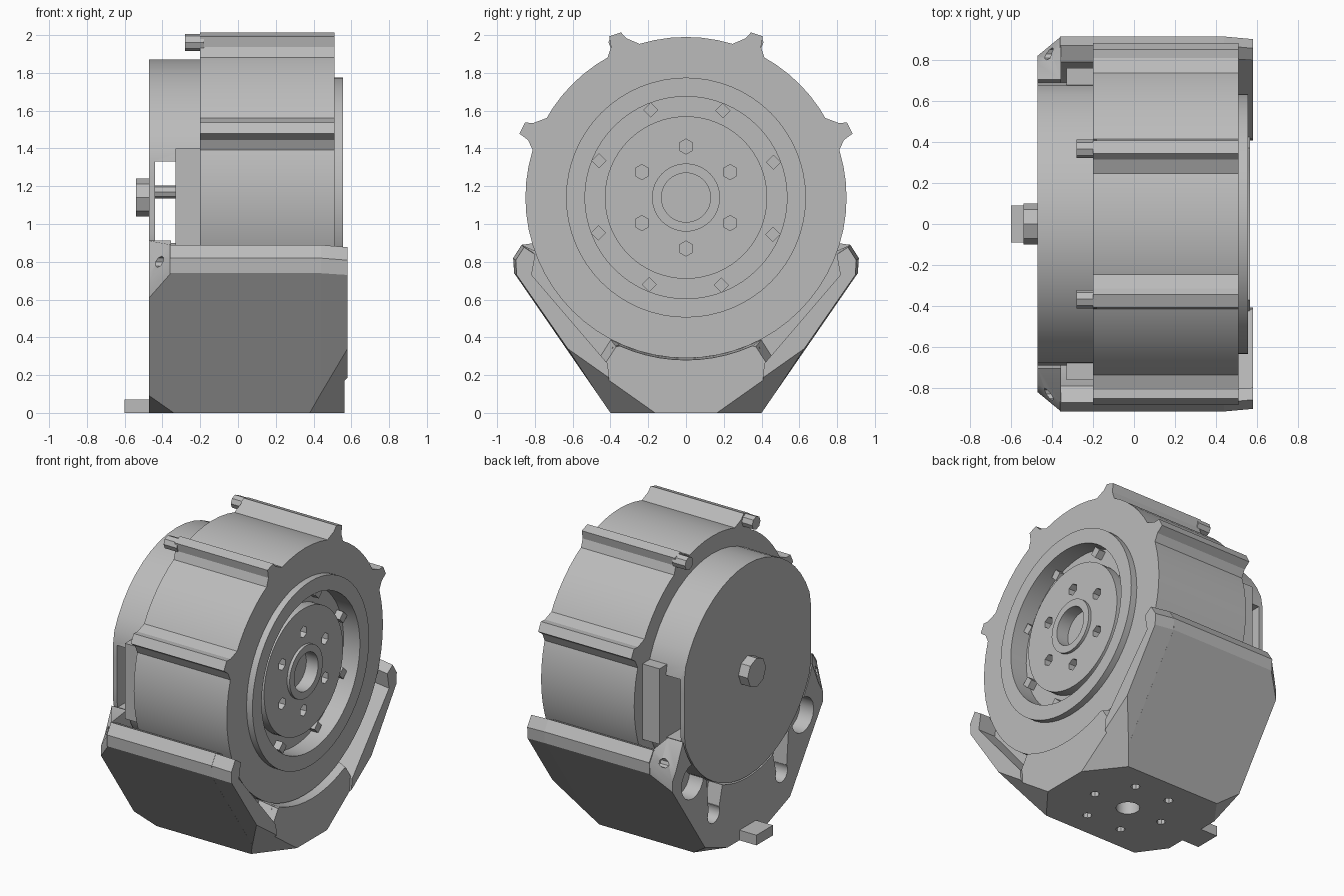
import bpy, bmesh, math
from mathutils import Matrix, Vector

if "Cube" in bpy.data.objects:
    bpy.data.objects.remove(bpy.data.objects["Cube"], do_unlink=True)

AXIS = 1.14  # height of the drum axis

grey = bpy.data.materials.new("plain grey")
grey.use_nodes = True
grey.diffuse_color = (0.5, 0.5, 0.5, 1)
grey.node_tree.nodes["Principled BSDF"].inputs["Base Color"].default_value = (0.5, 0.5, 0.5, 1)


def make(name, bm):
    bmesh.ops.remove_doubles(bm, verts=bm.verts, dist=0.0005)
    bmesh.ops.recalc_face_normals(bm, faces=bm.faces)
    mesh = bpy.data.meshes.new(name)
    bm.to_mesh(mesh)
    bm.free()
    mesh.materials.append(grey)
    obj = bpy.data.objects.new(name, mesh)
    bpy.context.collection.objects.link(obj)
    return obj


def smooth(obj):
    bpy.ops.object.select_all(action="DESELECT")
    obj.select_set(True)
    bpy.context.view_layer.objects.active = obj
    bpy.ops.object.shade_smooth_by_angle(angle=math.radians(30))


def loft(name, x0, prof0, x1, prof1=None):
    """Solid between two (y, z) outlines placed at x0 and x1."""
    bm = bmesh.new()
    a = [bm.verts.new((x0, y, z)) for y, z in prof0]
    b = [bm.verts.new((x1, y, z)) for y, z in prof1 or prof0]
    bm.faces.new(a)
    bm.faces.new(b)
    for i in range(len(a)):
        j = (i + 1) % len(a)
        bm.faces.new((a[i], a[j], b[j], b[i]))
    return make(name, bm)


def lathe(name, prof, steps=64):
    """Spin an (x, r) profile about the drum axis."""
    bm = bmesh.new()
    verts = [bm.verts.new((x, 0, AXIS + r)) for x, r in prof]
    edges = [bm.edges.new(p) for p in zip(verts, verts[1:])]
    bmesh.ops.spin(bm, geom=verts + edges, cent=(0, 0, AXIS), axis=(1, 0, 0),
                   angle=math.tau, steps=steps)
    return make(name, bm)


def rod(name, start, end, radius, sides=16):
    start, end = Vector(start), Vector(end)
    d = end - start
    bm = bmesh.new()
    bmesh.ops.create_cone(bm, cap_ends=True, segments=sides, radius1=radius,
                          radius2=radius, depth=d.length)
    turn = d.to_track_quat("Z", "Y").to_matrix().to_4x4()
    bm.transform(Matrix.Translation((start + end) / 2) @ turn)
    return make(name, bm)


def box(name, lo, hi):
    return loft(name, lo[0], [(lo[1], lo[2]), (hi[1], lo[2]), (hi[1], hi[2]), (lo[1], hi[2])], hi[0])


def cut(obj, cutters):
    for c in cutters:
        mod = obj.modifiers.new("cut", "BOOLEAN")
        mod.operation, mod.object, mod.solver = "DIFFERENCE", c, "EXACT"
        bpy.context.view_layer.objects.active = obj
        bpy.ops.object.modifier_apply(modifier=mod.name)
        bpy.data.objects.remove(c, do_unlink=True)


def slice_corners(obj, *planes):
    """Cut off the lower corners, on both sides, along planes of three points."""
    bm = bmesh.new()
    bm.from_mesh(obj.data)
    for pts in planes:
        for s in (-1, 1):
            a, b, c = (Vector((x, s * y, z)) for x, y, z in pts)
            n = (b - a).cross(c - a)
            if n.z > 0:
                n.negate()
            res = bmesh.ops.bisect_plane(bm, geom=bm.verts[:] + bm.edges[:] + bm.faces[:],
                                         plane_co=a, plane_no=n, clear_outer=True)
            rim = [e for e in res["geom_cut"] if isinstance(e, bmesh.types.BMEdge)]
            bmesh.ops.holes_fill(bm, edges=rim)
    bmesh.ops.recalc_face_normals(bm, faces=bm.faces)
    bm.to_mesh(obj.data)
    bm.free()


def polar(r, deg):
    t = math.radians(deg)
    return r * math.cos(t), AXIS + r * math.sin(t)


def arc(r, a0, a1, n):
    return [polar(r, a0 + (a1 - a0) * i / n) for i in range(n + 1)]


def mirrored(half):
    return half + [(-y, z) for y, z in reversed(half)]


FRONT_CORNER = (0.56, 0.17, 0), (0.38, 0.4, 0), (0.58, 0.64, 0.35)
REAR_CORNER = (-0.47, 0.22, 0), (-0.34, 0.4, 0), (-0.47, 0.46, 0.09)

# Main drum with raised ring, recess, carrier disc and hub
body = lathe("main_drum", [
    (-0.2, 0), (-0.2, 0.85), (0.51, 0.85), (0.51, 0.635), (0.555, 0.635),
    (0.555, 0.535), (0.43, 0.535), (0.43, 0.43), (0.5, 0.43), (0.5, 0.18),
    (0.52, 0.18), (0.52, 0.13), (0.43, 0.13), (0.43, 0)])
holes = []
for i in range(6):
    y, z = polar(0.27, 90 + i * 60)
    holes.append(rod("hole", (0.43, y, z), (0.6, y, z), 0.04, 6))
cut(body, holes)
smooth(body)

# Small teeth around the recess
for i in range(8):
    y, z = polar(0.5, 22 + i * 45)
    rod("recess_tooth", (0.41, y, z), (0.48, y, z), 0.04, 4)

# Bolt ridges along the drum, with one gentle flank facing the crown
RIDGE = (8, 0.84), (3.5, 0.9), (2.5, 0.94), (-1.5, 0.945), (-2.5, 0.89), (-6, 0.84)
for angle in (22.5, 66):
    half = [polar(r, angle + d) for d, r in RIDGE]
    cy, cz = polar(0.9, angle)
    for s in (-1, 1):
        loft("bolt_ridge", -0.2, [(s * y, z) for y, z in half], 0.51)
        if angle > 45:
            rod("ridge_bolt", (-0.28, s * cy, cz), (-0.18, s * cy, cz), 0.045, 8)

# Rear housing with flat sides and an open slot through it
R, FLAT = 0.73, 0.69
outline = [(max(-FLAT, min(FLAT, y)), z) for y, z in arc(R, 0, 352.5, 47)]
rear = loft("rear_housing", -0.47, outline, -0.19)
cut(rear, [box("slot", (-0.44, -1, 0.9), (-0.33, 1, 1.33))])
smooth(rear)
rod("inner_shaft", (-0.45, 0, 1.17), (-0.32, 0, 1.17), 0.035, 8)
rod("hex_bolt", (-0.54, 0, AXIS), (-0.46, 0, AXIS), 0.1, 8)
for s in (-1, 1):
    box("side_block", (-0.33, min(s * 0.66, s * 0.76), 0.88), (-0.19, max(s * 0.66, s * 0.76), 1.4))

# Cradle base under the drum
outer = [(0.4, 0), (0.91, 0.74), (0.915, 0.82), (0.87, 0.89)]
base = loft("cradle_base", -0.36, mirrored(outer + arc(0.84, -20, -90, 14)), 0.44)
slice_corners(base, FRONT_CORNER, REAR_CORNER)
cuts = [rod("hole", (0.05, 0, -0.1), (0.05, 0, 0.15), 0.075, 16)]
for i in range(6):
    a = i * math.tau / 6
    x, y = 0.05 + 0.27 * math.cos(a), 0.27 * math.sin(a)
    cuts.append(rod("hole", (x, y, -0.1), (x, y, 0.12), 0.03, 8))
cut(base, cuts)
smooth(base)

# Rear flange with chamfered arm tips, scalloped arms and open notches
inner = arc(0.74, -18, -90, 14)
small = [(0.4, 0), (0.82, 0.61), (0.82, 0.68), (0.78, 0.74)]
flange = loft("rear_flange", -0.47, mirrored(small + inner), -0.355, mirrored(outer + inner))
slice_corners(flange, REAR_CORNER)
cuts = []
for s in (-1, 1):
    for y, z, r in ((0.37, 0.29, 0.065), (0.6, 0.6, 0.12)):
        cuts.append(rod("notch", (-0.6, s * y, z), (-0.365, s * y, z), r, 16))
    slot = [(0.31, 0.32), (0.42, 0.26), (0.45, 0.62), (0.25, 0.55)]
    cuts.append(loft("slot", -0.6, [(s * y, z) for y, z in slot], -0.365))
    cuts.append(rod("bolt_hole", (-0.6, s * 0.83, 0.8), (-0.37, s * 0.83, 0.8), 0.03, 8))
cut(flange, cuts)
smooth(flange)
box("rear_foot", (-0.6, -0.09, 0), (-0.46, 0.09, 0.07))

# Front lip: thin rails along the slanted edges and a tapering toe
rail = [(0.4, 0.0), (0.91, 0.74), (0.915, 0.82), (0.87, 0.89), (0.81, 0.85), (0.83, 0.74), (0.42, 0.26)]
tip = [(y * 0.985, z * 0.98 + 0.005) for y, z in rail]
for s in (-1, 1):
    lip = loft("front_rail", 0.43, [(s * y, z) for y, z in rail], 0.58, [(s * y, z) for y, z in tip])
    slice_corners(lip, FRONT_CORNER)
    rod("toe_bolt", (0.43, s * 0.36, 0.32), (0.53, s * 0.36, 0.32), 0.04, 8)
toe = loft("front_toe", 0.43, mirrored([(0.4, 0), (0.52, 0.2), (0.4, 0.39)] + arc(0.85, -65, -90, 5)),
           0.565, mirrored([(0.39, 0), (0.48, 0.18), (0.37, 0.35)] + arc(0.86, -66, -90, 5)))
slice_corners(toe, FRONT_CORNER)
smooth(toe)
